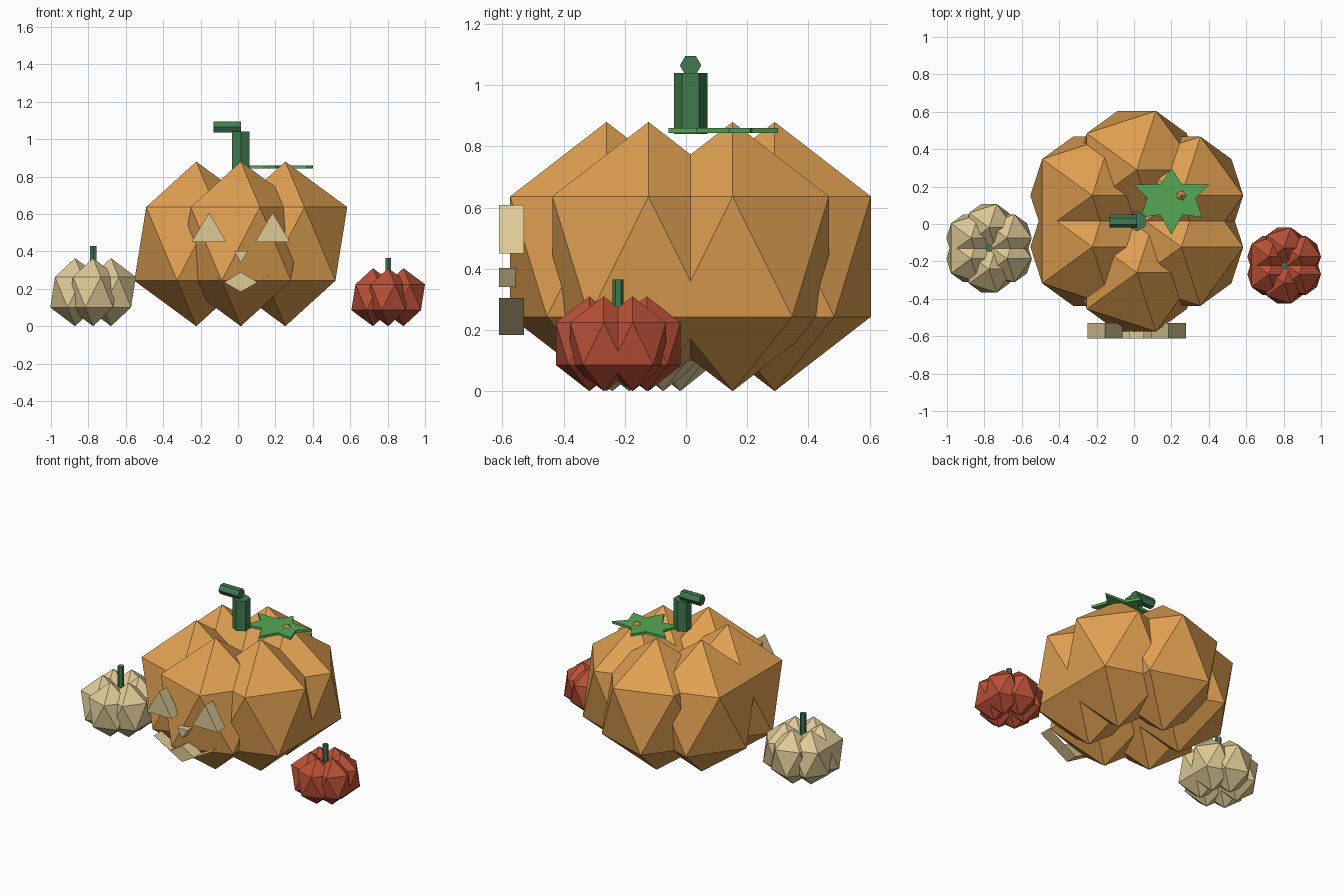
import bpy, bmesh, math
from mathutils import Matrix, Vector

if "Cube" in bpy.data.objects:
    bpy.data.objects.remove(bpy.data.objects["Cube"])


def material(name, rgb):
    m = bpy.data.materials.new(name)
    m.diffuse_color = (*rgb, 1)
    m.use_nodes = True
    m.node_tree.nodes["Principled BSDF"].inputs["Base Color"].default_value = m.diffuse_color
    return m


ORANGE = material("orange_skin", (0.745, 0.352, 0.084))
CREAM = material("cream_skin", (0.73, 0.59, 0.305))
RED = material("red_skin", (0.48, 0.08, 0.038))
STEM = material("stem_green", (0.051, 0.195, 0.08))
LEAF = material("leaf_green", (0.093, 0.392, 0.093))


def finish(name, bm, mat):
    mesh = bpy.data.meshes.new(name)
    bm.to_mesh(mesh)
    bm.free()
    mesh.materials.append(mat)
    ob = bpy.data.objects.new(name, mesh)
    bpy.context.collection.objects.link(ob)
    return ob


def pumpkin(name, x, y, ring, radius, half_height, mat):
    """Six stretched icosahedra in a ring, resting on the ground."""
    bm = bmesh.new()
    for i in range(6):
        a = math.radians(30 + 60 * i)
        place = Matrix.Translation((x + ring * math.cos(a), y + ring * math.sin(a), half_height))
        size = Matrix.Diagonal((radius, radius, half_height, 1))
        bmesh.ops.create_icosphere(bm, subdivisions=1, radius=1, matrix=place @ size)
    finish(name, bm, mat)


def rod(name, start, end, radius):
    """Six-sided rod between two points, with corners towards +y and -y."""
    start, end = Vector(start), Vector(end)
    turn = Matrix.Rotation(math.pi / 2, 4, 'Y') if abs(end.x - start.x) > 0.01 else Matrix()
    spin = Matrix.Rotation(math.pi / 2, 4, 'Z')
    bm = bmesh.new()
    bmesh.ops.create_cone(bm, cap_ends=True, segments=6, radius1=radius, radius2=radius,
                          depth=(end - start).length)
    # make sure a corner lies on the y axis
    if max(v.co.x for v in bm.verts) > radius * 0.95:
        bm.transform(spin)
    bm.transform(Matrix.Translation((start + end) / 2) @ turn)
    finish(name, bm, STEM)


def plate(name, points, offset, mat):
    """Flat outline pushed along an offset vector."""
    bm = bmesh.new()
    face = bm.faces.new([bm.verts.new(p) for p in points])
    new = bmesh.ops.extrude_face_region(bm, geom=[face], use_keep_orig=True)["geom"]
    bmesh.ops.translate(bm, vec=offset, verts=[g for g in new if isinstance(g, bmesh.types.BMVert)])
    bmesh.ops.recalc_face_normals(bm, faces=bm.faces)
    finish(name, bm, mat)


def face_plate(name, outline):
    plate(name, [(x, -0.612, z) for x, z in outline], (0, 0.082, 0), CREAM)


# Pumpkins
C = 0.015
pumpkin("large_pumpkin", C, C, 0.275, 0.37, 0.44, ORANGE)
pumpkin("cream_pumpkin", -0.775, -0.13, 0.111, 0.148, 0.182, CREAM)
pumpkin("red_pumpkin", 0.803, -0.222, 0.094, 0.129, 0.155, RED)

# Stems
rod("large_stem", (C, C, 0.84), (C, C, 1.04), 0.055)
rod("large_stem_tip", (C, C, 1.065), (-0.13, C, 1.065), 0.035)
rod("cream_stem", (-0.775, -0.13, 0.29), (-0.775, -0.13, 0.43), 0.02)
rod("red_stem", (0.803, -0.222, 0.24), (0.803, -0.222, 0.365), 0.018)

# Leaf: right half of the outline, mirrored to the left
half = [(0.055, 0.095), (0.2, 0.09), (0.13, 0.02), (0.165, -0.085), (0.06, -0.07)]
outline = [(0, 0.18)] + half + [(0, -0.178)] + [(-x, y) for x, y in reversed(half)]
plate("leaf", [(0.2 + x, 0.12 + y, 0.844) for x, y in outline], (0, 0, 0.016), LEAF)

# Eyes and nose
for name, x in (("left_eye", -0.155), ("right_eye", 0.185)):
    face_plate(name, [(x - 0.093, 0.45), (x + 0.093, 0.45), (x, 0.608)])
face_plate("nose", [(C - 0.038, 0.403), (C, 0.34), (C + 0.038, 0.403)])

# Mouth: diamond tooth with thin upturned wings
face_plate("mouth", [(C - 0.21, 0.304), (C, 0.183), (C + 0.21, 0.304),
                     (C + 0.0875, 0.236), (C, 0.29), (C - 0.0875, 0.236)])
